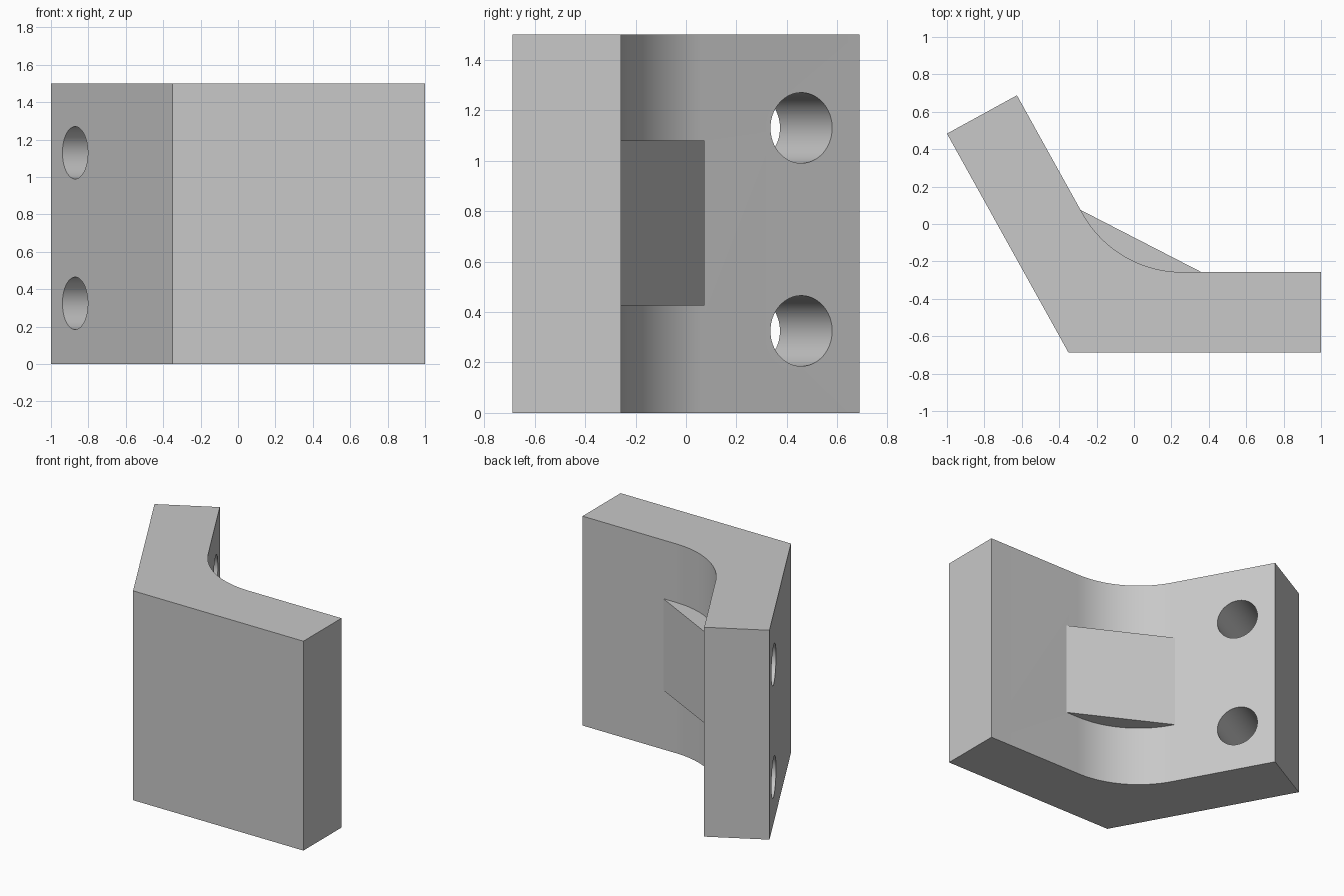
import bpy, bmesh, math
from mathutils import Vector

old = bpy.data.objects.get("Cube")
if old:
    bpy.data.objects.remove(old, do_unlink=True)

HEIGHT = 1.5
steel = bpy.data.materials.new("light_grey")
steel.use_nodes = True
grey = (0.58, 0.58, 0.58, 1)
steel.diffuse_color = grey
steel.node_tree.nodes["Principled BSDF"].inputs["Base Color"].default_value = grey


def prism(name, outline, z0, z1):
    """Extrude a plan outline from z0 up to z1."""
    bm = bmesh.new()
    base = bm.faces.new([bm.verts.new((p.x, p.y, z0)) for p in outline])
    top = bmesh.ops.extrude_face_region(bm, geom=[base])["geom"]
    verts = [v for v in top if isinstance(v, bmesh.types.BMVert)]
    bmesh.ops.translate(bm, verts=verts, vec=(0, 0, z1 - z0))
    bmesh.ops.recalc_face_normals(bm, faces=bm.faces)
    mesh = bpy.data.meshes.new(name)
    bm.to_mesh(mesh)
    bm.free()
    mesh.materials.append(steel)
    obj = bpy.data.objects.new(name, mesh)
    bpy.context.collection.objects.link(obj)
    return obj


def combine(target, tool, operation):
    """Apply a boolean and discard the tool object."""
    mod = target.modifiers.new(operation.lower(), "BOOLEAN")
    mod.operation, mod.solver, mod.object = operation, "EXACT", tool
    tool.hide_render = True
    bpy.ops.object.select_all(action="DESELECT")
    bpy.context.view_layer.objects.active = target
    target.select_set(True)
    bpy.ops.object.modifier_apply(modifier=mod.name)
    bpy.data.objects.remove(tool, do_unlink=True)


# Plan layout: straight plate along x, second arm bent back to the right
outer_tip, inner_tip = Vector((-1, 0.483)), Vector((-0.626, 0.688))
outer_corner = Vector((-0.35, -0.688))
inner_y = -0.257
arm = (outer_tip - outer_corner).normalized()
inner_corner = inner_tip + arm * ((inner_y - inner_tip.y) / arm.y)

# Inside fillet, tangent to both arms
tangent = 0.36
turn = math.pi - math.acos(arm.x)
radius = tangent / math.tan(turn / 2)
centre = Vector((inner_corner.x + tangent, inner_y + radius))
fillet = []
for i in range(25):
    a = -math.pi / 2 - turn * i / 24
    fillet.append(centre + radius * Vector((math.cos(a), math.sin(a))))

bracket = prism("angle_bracket",
                [outer_corner, Vector((1, outer_corner.y)), Vector((1, inner_y))]
                + fillet + [inner_tip, outer_tip], 0, HEIGHT)

# Central gusset across the inside bend
gusset = prism("gusset", [inner_corner + arm * 0.38, Vector((-0.15, -0.4)),
                          Vector((0.36, inner_y))], 0.425, 1.08)
combine(bracket, gusset, "UNION")

# Two bolt holes square through the bent arm
across = Vector((arm.y, -arm.x, 0))
for z in (0.325, 1.13):
    bpy.ops.mesh.primitive_cylinder_add(vertices=64, radius=0.14, depth=0.8,
                                        location=(-0.684, 0.354, z))
    drill = bpy.context.object
    drill.name = "hole_cutter"
    drill.rotation_euler = across.to_track_quat("Z", "Y").to_euler()
    drill.data.materials.append(steel)
    bpy.context.view_layer.update()
    combine(bracket, drill, "DIFFERENCE")

bpy.ops.object.select_all(action="DESELECT")
bpy.context.view_layer.objects.active = bracket
bracket.select_set(True)
bpy.ops.object.shade_smooth_by_angle(angle=math.radians(20))
